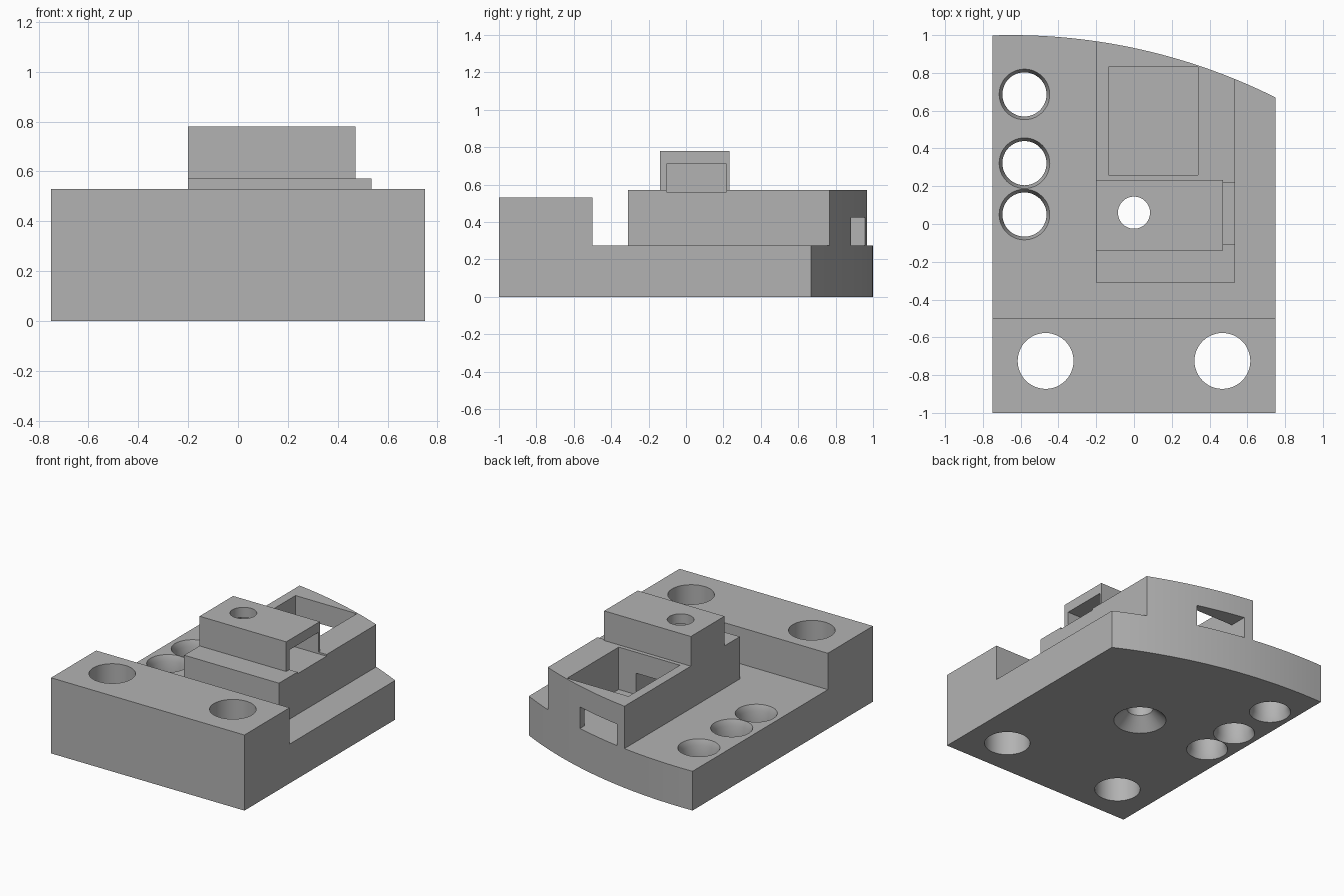
import bpy, bmesh, math

old = bpy.data.objects.get("Cube")
if old:
    bpy.data.objects.remove(old, do_unlink=True)

grey = bpy.data.materials.new("plain_grey")
grey.use_nodes = True
colour = (0.45, 0.45, 0.45, 1)
grey.diffuse_color = colour
grey.node_tree.nodes["Principled BSDF"].inputs["Base Color"].default_value = colour

BASE_TOP, BLOCK_TOP, HOUSING_TOP, CLAMP_TOP = 0.275, 0.53, 0.572, 0.78
HOUSING_L, HOUSING_R = -0.2, 0.535


def finish(bm, name):
    bmesh.ops.recalc_face_normals(bm, faces=bm.faces)
    mesh = bpy.data.meshes.new(name)
    bm.to_mesh(mesh)
    bm.free()
    mesh.materials.append(grey)
    obj = bpy.data.objects.new(name, mesh)
    bpy.context.collection.objects.link(obj)
    return obj


def prism(name, outline, z0, z1):
    bm = bmesh.new()
    face = bm.faces.new([bm.verts.new((x, y, z0)) for x, y in outline])
    top = bmesh.ops.extrude_face_region(bm, geom=[face])["geom"]
    bmesh.ops.translate(bm, vec=(0, 0, z1 - z0),
                        verts=[v for v in top if isinstance(v, bmesh.types.BMVert)])
    return finish(bm, name)


def box(name, x0, x1, y0, y1, z0, z1):
    return prism(name, [(x0, y0), (x1, y0), (x1, y1), (x0, y1)], z0, z1)


def turned(name, x, y, profile, sides=48):
    """Solid of revolution about a vertical axis, from (radius, height) pairs."""
    bm = bmesh.new()
    rings = []
    for r, z in profile:
        rings.append([bm.verts.new((x + r * math.cos(math.tau * i / sides),
                                    y + r * math.sin(math.tau * i / sides), z))
                      for i in range(sides)])
    for a, b in zip(rings, rings[1:]):
        for i in range(sides):
            j = (i + 1) % sides
            bm.faces.new((a[i], a[j], b[j], b[i]))
    bm.faces.new(rings[0])
    bm.faces.new(rings[-1])
    return finish(bm, name)


def combine(body, part, operation):
    mod = body.modifiers.new(part.name, "BOOLEAN")
    mod.operation, mod.solver, mod.object = operation, "EXACT", part
    bpy.context.view_layer.objects.active = body
    bpy.ops.object.modifier_apply(modifier=mod.name)
    bpy.data.objects.remove(part, do_unlink=True)


# Curved back edge, shared by the base and the housing
def arc_y(x):
    radius, centre_x = 3.13, -0.65
    return 1 - radius + math.sqrt(radius ** 2 - (x - centre_x) ** 2)


stations = sorted([-0.75 + 1.5 * i / 32 for i in range(33)] + [HOUSING_L, HOUSING_R])


def arc_backed(name, x0, x1, y0, z0, z1):
    back = [(x, arc_y(x)) for x in reversed(stations) if x0 <= x <= x1]
    return prism(name, [(x0, y0), (x1, y0)] + back, z0, z1)


# Solid parts
body = arc_backed("mounting_body", -0.75, 0.75, -1, 0, BASE_TOP)
combine(body, box("front_block", -0.75, 0.75, -1, -0.5, 0, BLOCK_TOP), "UNION")
combine(body, arc_backed("housing", HOUSING_L, HOUSING_R, -0.31, 0.2, HOUSING_TOP), "UNION")
combine(body, box("clamp_block", HOUSING_L, 0.472, -0.14, 0.232, 0.4, CLAMP_TOP), "UNION")

# Rear pocket, the low channel behind it, and the side slot in the clamp block
cutters = [
    box("pocket", -0.135, 0.34, 0.26, 0.83, BASE_TOP, 1),
    box("channel", -0.135, 0.205, -0.1, 1.2, BASE_TOP, 0.425),
    box("side_slot", -0.13, 0.7, -0.105, 0.217, 0.56, 0.71),
]

# Large bolt holes through the front block
for x in (-0.468, 0.468):
    cutters.append(turned("bolt_hole", x, -0.725, [(0.148, -0.1), (0.148, 0.7)]))

# Chamfered holes along the side
for y in (0.05, 0.322, 0.686):
    r, c, lip = 0.117, 0.017, 0.04
    cutters.append(turned("side_hole", -0.58, y, [
        (r + 2 * c, -lip), (r, lip), (r, BASE_TOP - lip), (r + 2 * c, BASE_TOP + lip)]))

# Countersunk centre hole
cutters.append(turned("centre_hole", 0, 0.06, [
    (0.26, -0.09), (0.085, 0.085), (0.085, 1)]))

for cutter in cutters:
    combine(body, cutter, "DIFFERENCE")

bpy.ops.object.select_all(action="DESELECT")
body.select_set(True)
bpy.context.view_layer.objects.active = body
bpy.ops.object.shade_smooth_by_angle(angle=math.radians(25))
